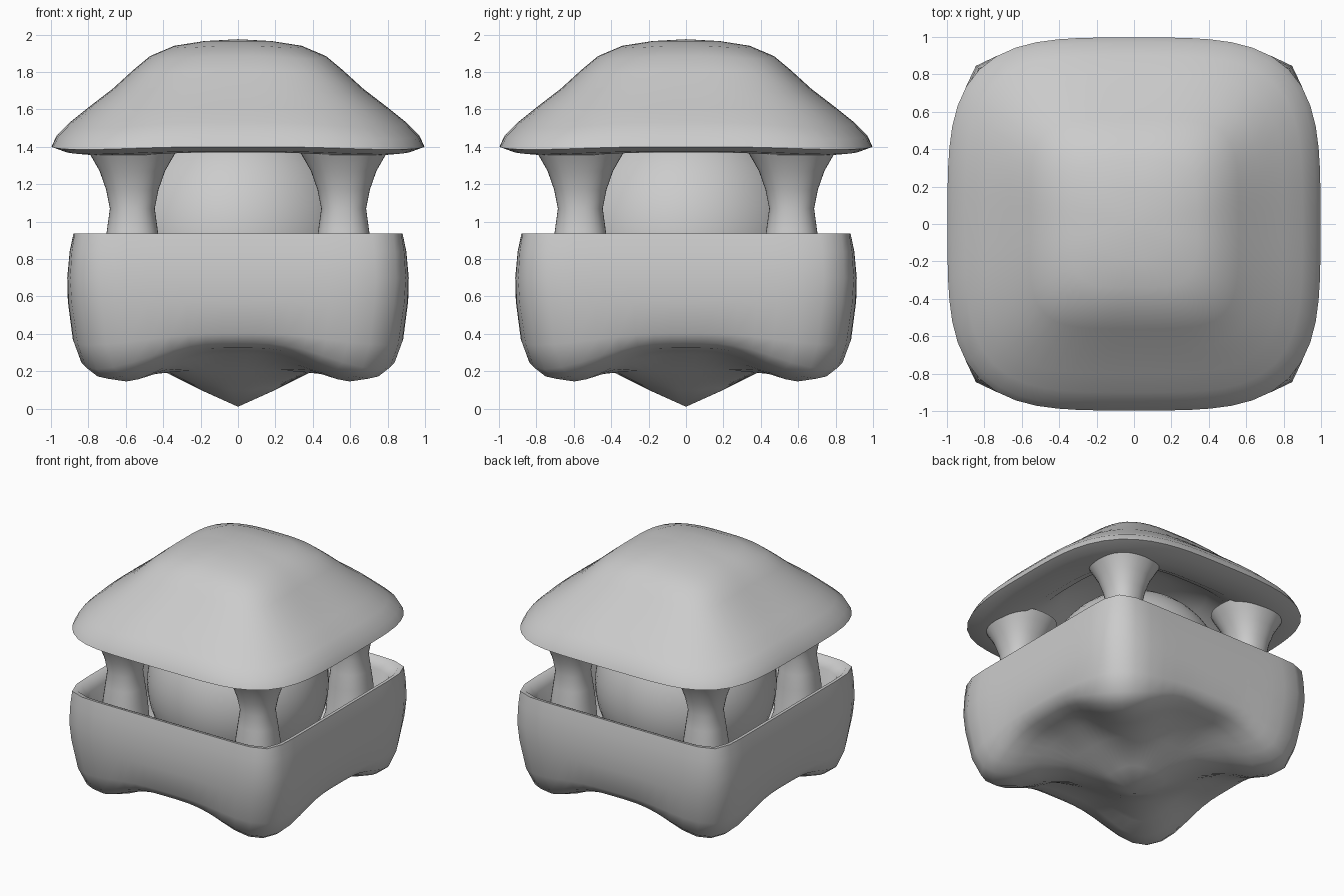
import bpy, bmesh, math

if "Cube" in bpy.data.objects:
    bpy.data.objects.remove(bpy.data.objects["Cube"])

SIDES = 64


def loft(name, rings, centre=(0, 0), sides=SIDES):
    """Skin rounded-square rings: (half width, squareness, z at side, z at corner)."""
    bm = bmesh.new()
    loops = []
    for half, n, z_mid, z_corner in rings:
        if half == 0:
            loops.append([bm.verts.new((centre[0], centre[1], z_mid))])
            continue
        loop = []
        for i in range(sides):
            a = 2 * math.pi * i / sides
            c, s = math.cos(a), math.sin(a)
            r = half / (abs(c) ** n + abs(s) ** n) ** (1 / n)
            w = math.sin(2 * a) ** 4
            z = z_mid + (z_corner - z_mid) * w
            loop.append(bm.verts.new((centre[0] + r * c, centre[1] + r * s, z)))
        loops.append(loop)
    for lo, hi in zip(loops, loops[1:]):
        for i in range(sides):
            j = (i + 1) % sides
            if len(lo) == 1:
                bm.faces.new((lo[0], hi[j], hi[i]))
            elif len(hi) == 1:
                bm.faces.new((lo[i], lo[j], hi[0]))
            else:
                bm.faces.new((lo[i], lo[j], hi[j], hi[i]))
    bmesh.ops.recalc_face_normals(bm, faces=bm.faces)
    mesh = bpy.data.meshes.new(name)
    bm.to_mesh(mesh)
    bm.free()
    obj = bpy.data.objects.new(name, mesh)
    bpy.context.collection.objects.link(obj)
    smooth(obj)
    return obj


def smooth(obj):
    bpy.ops.object.select_all(action='DESELECT')
    obj.select_set(True)
    bpy.context.view_layer.objects.active = obj
    bpy.ops.object.shade_smooth_by_angle(angle=math.radians(60))


# Square tray: pointed underside with corner feet, outer wall, rim, hollow inside
loft("tray", [
    (0, 4, 0.01, 0.01),
    (0.20, 2.5, 0.10, 0.11),
    (0.42, 3, 0.21, 0.20),
    (0.58, 4, 0.29, 0.18),
    (0.71, 4, 0.31, 0.145),
    (0.80, 5, 0.325, 0.16),
    (0.85, 6, 0.35, 0.21),
    (0.885, 7, 0.40, 0.34),
    (0.91, 8, 0.58, 0.56),
    (0.913, 9, 0.70, 0.70),
    (0.90, 10, 0.84, 0.84),
    (0.88, 12, 0.935, 0.935),
    (0.85, 12, 0.93, 0.93),
    (0.81, 10, 0.87, 0.87),
    (0.79, 8, 0.65, 0.65),
    (0.72, 6, 0.50, 0.50),
    (0.55, 4, 0.45, 0.45),
    (0, 4, 0.42, 0.42),
])

# Hollow, flared roof
loft("roof", [
    (0, 4, 1.975, 1.975),
    (0.18, 3, 1.965, 1.965),
    (0.34, 4, 1.94, 1.93),
    (0.47, 4.5, 1.885, 1.87),
    (0.56, 4.5, 1.81, 1.79),
    (0.67, 4.2, 1.71, 1.69),
    (0.80, 4, 1.61, 1.59),
    (0.90, 3.8, 1.53, 1.50),
    (0.97, 3.7, 1.46, 1.44),
    (0.997, 3.7, 1.40, 1.385),
    (0.93, 3.7, 1.375, 1.36),
    (0.82, 3.7, 1.37, 1.35),
    (0.70, 3.7, 1.39, 1.37),
    (0.58, 3.5, 1.46, 1.44),
    (0.45, 3, 1.58, 1.57),
    (0.25, 2.5, 1.66, 1.66),
    (0, 4, 1.68, 1.68),
])

# Four waisted corner posts
for sx in (-1, 1):
    for sy in (-1, 1):
        label = ("left" if sx < 0 else "right") + ("_front" if sy < 0 else "_back")
        loft("post_" + label, [
            (0, 2, 0.44, 0.44),
            (0.22, 2.3, 0.46, 0.46),
            (0.17, 2.3, 0.62, 0.62),
            (0.15, 2.3, 0.85, 0.85),
            (0.135, 2.3, 0.96, 0.96),
            (0.12, 2.3, 1.07, 1.07),
            (0.14, 2.3, 1.17, 1.17),
            (0.175, 2.3, 1.27, 1.27),
            (0.215, 2.3, 1.34, 1.34),
            (0.25, 2.3, 1.40, 1.40),
            (0, 2, 1.45, 1.45),
        ], centre=(sx * 0.565, sy * 0.565), sides=32)

# Globe held between tray and roof
bpy.ops.mesh.primitive_uv_sphere_add(segments=48, ring_count=24, radius=0.635,
                                     location=(0, 0, 0.92))
globe = bpy.context.object
globe.name = "globe"
smooth(globe)
